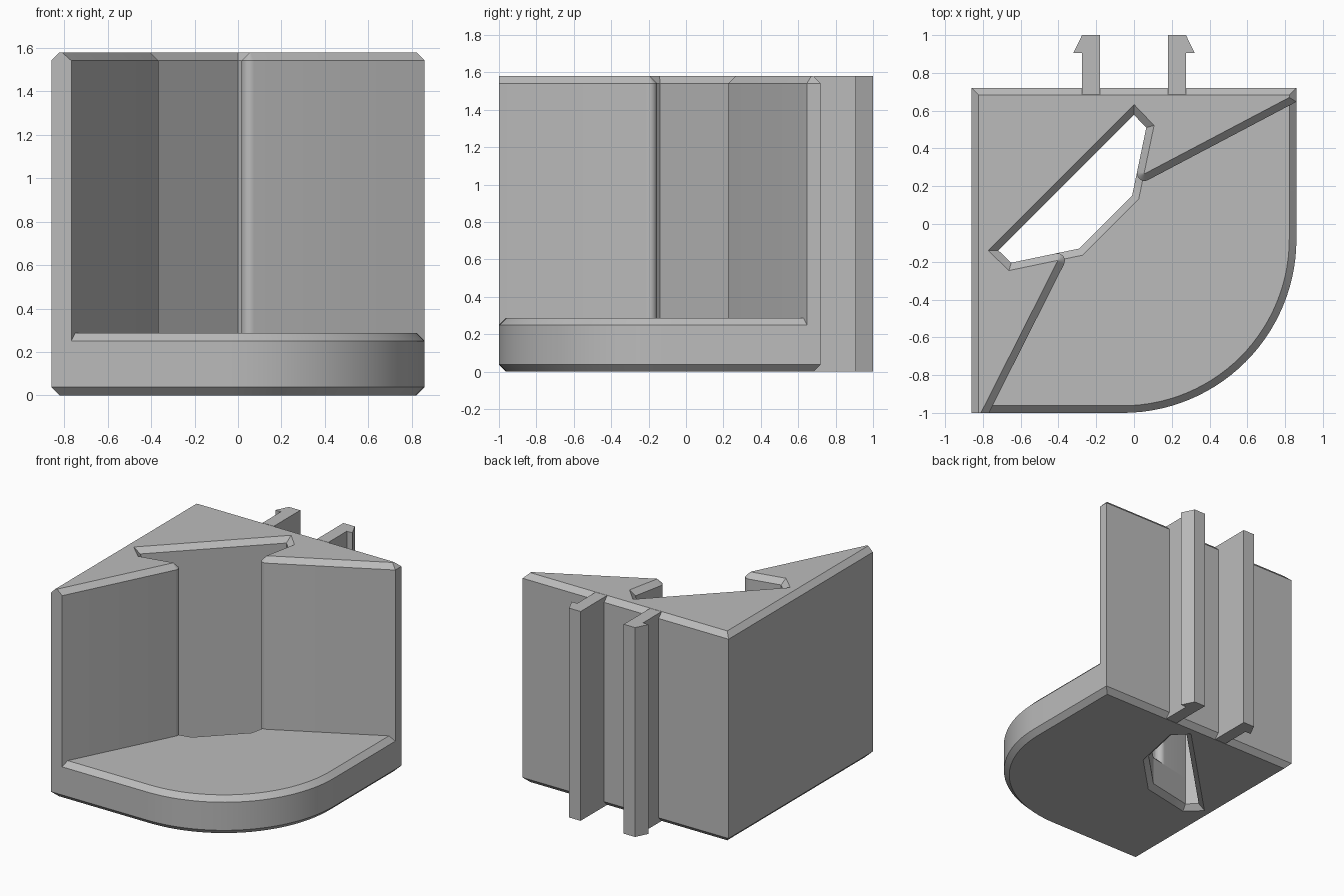
import bpy, bmesh, math
from mathutils import Vector, geometry

if "Cube" in bpy.data.objects:
    bpy.data.objects.remove(bpy.data.objects["Cube"])

C = 0.038                      # chamfer size
H, FLOOR = 1.58, 0.288         # overall height, floor height
STEP = FLOOR - C

grey = bpy.data.materials.new("grey plastic")
grey.diffuse_color = (0.5, 0.5, 0.5, 1)
grey.use_nodes = True
grey.node_tree.nodes["Principled BSDF"].inputs["Base Color"].default_value = grey.diffuse_color


def arc(cx, cy, r, a0, a1, n):
    return [(cx + r * math.cos(math.radians(a0 + (a1 - a0) * i / n)),
             cy + r * math.sin(math.radians(a0 + (a1 - a0) * i / n))) for i in range(n + 1)]


def fillet(a, corner, b, r, n=8):
    """Round the corner between two straight edges."""
    a, p, b = Vector(a), Vector(corner), Vector(b)
    u, v = (a - p).normalized(), (b - p).normalized()
    half = u.angle(v) / 2
    mid = p + (u + v).normalized() * (r / math.sin(half))
    s = p + u * (r / math.tan(half)) - mid
    e = p + v * (r / math.tan(half)) - mid
    t = s.angle_signed(e)
    t0 = math.atan2(s.y, s.x)
    # angle_signed is clockwise-positive
    return [(mid.x + r * math.cos(t0 - t * i / n), mid.y + r * math.sin(t0 - t * i / n))
            for i in range(n + 1)]


def inset(pts, dist):
    """Move each edge to its left by its own distance."""
    out, n = [], len(pts)
    lines = []
    for i in range(n):
        p, q = Vector(pts[i]), Vector(pts[(i + 1) % n])
        d = (q - p).normalized()
        o = Vector((-d.y, d.x)) * dist[i]
        lines.append((p + o, d))
    for i in range(n):
        (p, d), (q, e) = lines[i - 1], lines[i]
        cr = d.x * e.y - d.y * e.x
        if abs(cr) < 1e-5:
            out.append((q.x, q.y))
            continue
        w = q - p
        k = (w.x * e.y - w.y * e.x) / cr
        out.append((p.x + d.x * k, p.y + d.y * k))
    return out


def ring(bm, pts, z):
    return [bm.verts.new((x, y, z)) for x, y in pts]


def strip(bm, lo, hi, keep=None):
    n = len(lo)
    for i in range(n):
        if keep is None or keep[i] > 0:
            j = (i + 1) % n
            bm.faces.new((lo[i], lo[j], hi[j], hi[i]))


def finish(bm, name):
    bmesh.ops.remove_doubles(bm, verts=bm.verts, dist=1e-5)
    me = bpy.data.meshes.new(name)
    bm.to_mesh(me)
    bm.free()
    me.materials.append(grey)
    ob = bpy.data.objects.new(name, me)
    bpy.context.collection.objects.link(ob)
    bpy.ops.object.select_all(action='DESELECT')
    ob.select_set(True)
    bpy.context.view_layer.objects.active = ob
    bpy.ops.object.shade_smooth_by_angle(angle=math.radians(25))
    return ob


# shared plan points: slot, panel ends and the rounded panel corners
def flip(p):
    return (-p[1] - 0.14, -p[0] - 0.14)


v1, v2, v3 = (0, 0.578), (0.065, 0.51), (-0.01, 0.15)
corner = (-0.001, 0.193)
right_end, left_end = (0.86, 0.647), (-0.768, -1)
arc_r = fillet(v2, corner, right_end, 0.04)
arc_l = fillet(left_end, flip(corner), flip(v2), 0.04)
front_arc = arc(-0.06, -0.08, 0.92, -90, 0, 28)

bm = bmesh.new()

# base plate: chamfered underside, outer wall and slot wall
outline = [(-0.86, -1)] + front_arc + [(0.86, 0.72), (-0.86, 0.72)]
slot = [flip(v2), flip(v1), v1, v2, v3, flip(v3)]
rim = []
for pts in (outline, slot):
    r0 = ring(bm, inset(pts, [C] * len(pts)), 0)
    r1, r2 = ring(bm, pts, C), ring(bm, pts, STEP)
    strip(bm, r0, r1)
    strip(bm, r1, r2)
    rim += [bm.edges.get((r0[i - 1], r0[i])) for i in range(len(r0))]
fill = bmesh.ops.triangle_fill(bm, edges=rim, use_beauty=True, normal=(0, 0, -1))
for f in fill["geom"]:
    if isinstance(f, bmesh.types.BMFace):
        f.normal_update()
        if f.normal.z > 0:
            f.normal_flip()

# upright panels: chamfered on every top edge but the front tip
wall = ([(-0.86, -1), left_end] + arc_l + [flip(v2), flip(v1), v1, v2] + arc_r
        + [right_end, (0.86, 0.72), (-0.86, 0.72)])
top = ring(bm, inset(wall, [0] + [C] * (len(wall) - 1)), H)
mid = ring(bm, wall, H - C)
strip(bm, ring(bm, wall, STEP), mid)
strip(bm, mid, top)
bm.faces.new(top)

# floor: chamfered along the outer rim and the slot
floor = [left_end] + front_arc + [right_end, arc_r[-1], arc_r[0], v3, flip(v3),
                                  arc_l[-1], arc_l[0]]
d = [C] * (len(front_arc) + 1) + [0, 0, C, C, C, 0, 0]
top = ring(bm, inset(floor, d), FLOOR)
strip(bm, ring(bm, floor, STEP), top, d)
bm.faces.new(top)
finish(bm, "corner_holder")

# barbed clips on the back
clip = [(0.18, 0.685), (0.275, 0.685), (0.275, 0.905), (0.322, 0.905), (0.275, 1), (0.18, 1)]
for side, name in ((1, "right_clip"), (-1, "left_clip")):
    pts = [(x * side, y) for x, y in clip][::side]
    bm = bmesh.new()
    lo, hi = ring(bm, pts, 0), ring(bm, pts, H)
    strip(bm, lo, hi)
    bm.faces.new(hi)
    bm.faces.new(lo[::-1])
    finish(bm, name)
